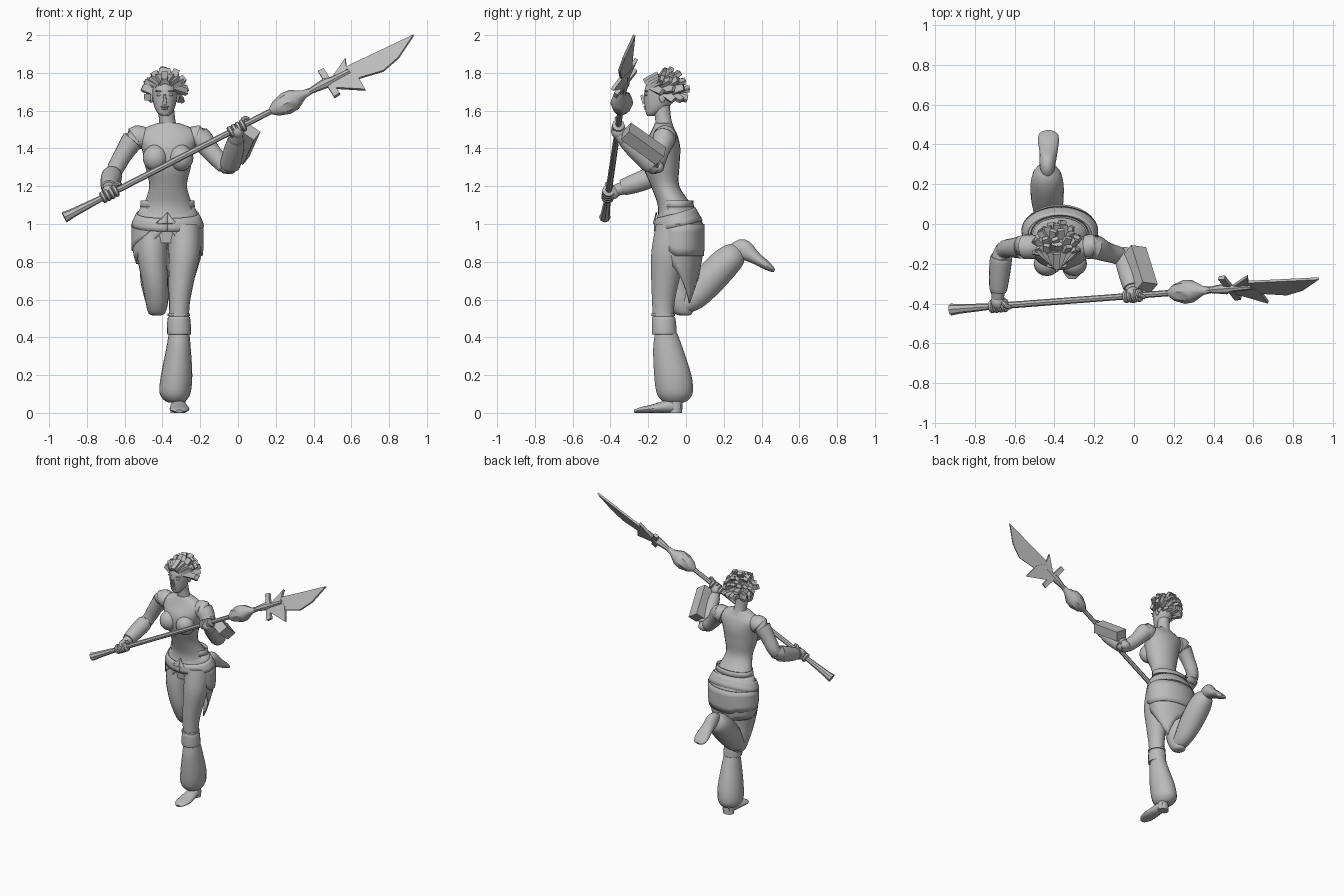
import bpy, bmesh, math, random
from mathutils import Vector, Matrix

random.seed(4)
cube = bpy.data.objects.get("Cube")
if cube:
    bpy.data.objects.remove(cube)

grey = bpy.data.materials.new("plain_grey")
grey.use_nodes = True
tone = (0.5, 0.5, 0.5, 1)
grey.diffuse_color = tone
grey.node_tree.nodes["Principled BSDF"].inputs["Base Color"].default_value = tone
X, Y, Z = Vector((1, 0, 0)), Vector((0, 1, 0)), Vector((0, 0, 1))


def finish(name, bm, smooth=True):
    bmesh.ops.recalc_face_normals(bm, faces=bm.faces)
    mesh = bpy.data.meshes.new(name)
    bm.to_mesh(mesh)
    bm.free()
    mesh.materials.append(grey)
    obj = bpy.data.objects.new(name, mesh)
    bpy.context.collection.objects.link(obj)
    if smooth:
        bpy.ops.object.select_all(action='DESELECT')
        obj.select_set(True)
        bpy.context.view_layer.objects.active = obj
        bpy.ops.object.shade_smooth_by_angle(angle=math.radians(40))
    return obj


def refine(rings, steps):
    """Catmull-Rom interpolation through rows of numbers."""
    out = []
    for i in range(len(rings) - 1):
        a, b, c, d = (rings[min(max(k, 0), len(rings) - 1)] for k in range(i - 1, i + 3))
        for s in range(steps):
            t = s / steps
            out.append([q + t / 2 * (r - p + t * (2 * p - 5 * q + 4 * r - e + t * (3 * (q - r) + e - p)))
                        for p, q, r, e in zip(a, b, c, d)])
    return out + [list(rings[-1])]


def loft(name, rings, sides=18, steps=4, flat=False, smooth=True):
    """Rings are (x, y, z, half width, half depth); flat keeps them level."""
    rows = refine(rings, steps)
    bm, loops = bmesh.new(), []
    for i, row in enumerate(rows):
        centre = Vector(row[:3])
        t = (Vector(rows[min(i + 1, len(rows) - 1)][:3]) - Vector(rows[max(i - 1, 0)][:3])).normalized()
        t = Z if flat else t
        ref = X if abs(t.x) < 0.8 else Y
        side = (ref - t * ref.dot(t)).normalized()
        other = t.cross(side)
        angles = [math.tau * k / sides for k in range(sides)]
        loops.append([bm.verts.new(centre + side * row[3] * math.cos(a) + other * row[4] * math.sin(a))
                      for a in angles])
    for lo, hi in zip(loops, loops[1:]):
        for k in range(sides):
            n = (k + 1) % sides
            bm.faces.new((lo[k], lo[n], hi[n], hi[k]))
    bm.faces.new(loops[0])
    bm.faces.new(loops[-1])
    return finish(name, bm, smooth)


def tube(name, points, **options):
    return loft(name, [(*p[:3], p[3], p[3]) for p in points], **options)


def ball(name, centre, size, turn=Matrix()):
    bm = bmesh.new()
    bmesh.ops.create_uvsphere(bm, u_segments=16, v_segments=10, radius=1,
                              matrix=Matrix.Translation(centre) @ turn @ Matrix.Diagonal((*size, 1)))
    return finish(name, bm)


def frame(along, up):
    """Rotation with local y along a direction and local z near up."""
    y = Vector(along).normalized()
    x = y.cross(Vector(up)).normalized()
    return Matrix((x, y, x.cross(y))).transposed().to_4x4()


def block(name, centre, size, turn, taper=1):
    bm = bmesh.new()
    bmesh.ops.create_cube(bm, size=1)
    for v in bm.verts:
        if v.co.y > 0:
            v.co.x *= taper
            v.co.z *= taper
    bm.transform(Matrix.Translation(centre) @ turn @ Matrix.Diagonal((*size, 1)))
    return finish(name, bm, False)


# Torso, bust and neck
loft("torso", [(-.375, -.04, .9, .15, .1), (-.375, -.04, 1.02, .165, .11), (-.37, -.06, 1.1, .13, .09),
               (-.37, -.11, 1.2, .1, .075), (-.37, -.13, 1.3, .12, .095), (-.37, -.13, 1.4, .14, .1),
               (-.37, -.12, 1.47, .165, .075), (-.37, -.12, 1.51, .12, .055),
               (-.37, -.12, 1.535, .055, .045)], sides=24, flat=True)
tube("neck", [(-.37, -.11, 1.48, .055), (-.375, -.12, 1.55, .043), (-.385, -.13, 1.63, .045)])
for s in (-1, 1):
    ball("breast", (-.37 + s * .068, -.2, 1.35), (.066, .062, .07))

# Head with face features
loft("head", [(-.388, -.185, 1.572, .018, .02), (-.388, -.172, 1.59, .04, .042), (-.388, -.15, 1.63, .058, .07),
              (-.388, -.135, 1.69, .068, .088), (-.388, -.125, 1.74, .066, .085),
              (-.388, -.115, 1.78, .042, .055), (-.388, -.115, 1.79, .01, .01)], flat=True)
block("nose", (-.388, -.226, 1.66), (.024, .05, .028), frame((0, -.4, 1), -Y), .5)
ball("upper_lip", (-.388, -.212, 1.621), (.022, .013, .006))
ball("lower_lip", (-.388, -.209, 1.61), (.019, .013, .007))
for s in (-1, 1):
    ball("eye", (-.388 + s * .028, -.208, 1.683), (.015, .01, .007))
    ball("brow", (-.388 + s * .03, -.209, 1.703), (.021, .011, .005))
    ball("ear", (-.388 + s * .068, -.125, 1.67), (.01, .018, .028))

# Chunky hair locks swept backwards
skull = Vector((-.388, -.115, 1.705))
for row, (tilt, count) in enumerate(((.15, 3), (.6, 6), (1.05, 9), (1.5, 8), (1.95, 6))):
    for k in range(count):
        spread = math.pi * (1.25 if row < 4 else .8)
        a = math.pi / 2 + spread * (k / (count - 1) - .5)
        out = Vector((math.sin(tilt) * math.cos(a), math.sin(tilt) * math.sin(a), math.cos(tilt)))
        place = skull + Vector((out.x * .085, out.y * .09, out.z * .085))
        sweep = out * .7 + Y * .6 + Vector([random.uniform(-.25, .25) for _ in range(3)])
        block("hair_lock", place, (.045, random.uniform(.07, .1), .028), frame(sweep, out + Z * .3), .75)
for k in range(7):
    side = (k - 3) / 3
    start = skull + Vector((side * .065, -.07 + abs(side) * .03, .07 - abs(side) * .035))
    block("hairline_lock", start, (.03, .085, .025), frame((side * .7, .7, .35), Z), 1.2)

# Standing leg
loft("left_thigh", [(-.29, -.06, 1.0, .09, .1), (-.285, -.09, .85, .085, .095), (-.3, -.11, .7, .068, .075),
                    (-.31, -.12, .58, .055, .06), (-.312, -.12, .48, .052, .056)], flat=True)
loft("left_knee_cuff", [(-.312, -.115, .415, .058, .062), (-.312, -.115, .425, .064, .067),
                        (-.313, -.118, .5, .06, .063), (-.313, -.118, .51, .05, .055)], flat=True)
loft("left_knee_band", [(-.313, -.12, .512, .06, .064), (-.313, -.12, .527, .06, .064)], flat=True, steps=1)
loft("left_baggy_shin", [(-.312, -.105, .42, .055, .06), (-.315, -.095, .34, .065, .08),
                         (-.325, -.07, .2, .083, .1), (-.333, -.06, .11, .083, .098),
                         (-.332, -.06, .07, .062, .075), (-.328, -.06, .055, .04, .05)], flat=True)
loft("left_foot", [(-.318, -.055, 0, .04, .035), (-.315, -.055, .06, .036, .036), (-.32, -.06, .1, .03, .033)],
     flat=True, steps=2)
loft("left_toes", [(-.315, -.03, .028, .03, .028), (-.315, -.09, .034, .042, .034), (-.31, -.18, .022, .052, .022),
                   (-.31, -.24, .015, .046, .015), (-.31, -.275, .008, .02, .008)])

# Raised leg, folded back
loft("right_thigh", [(-.45, -.04, 1.0, .09, .1), (-.455, -.06, .85, .082, .1), (-.44, -.06, .7, .07, .085),
                     (-.43, -.035, .59, .06, .07), (-.43, -.015, .53, .045, .05), (-.43, -.01, .515, .02, .025)],
     flat=True)
loft("right_baggy_shin", [(-.43, -.03, .56, .05, .045), (-.43, .04, .61, .065, .07), (-.435, .11, .69, .08, .085),
                          (-.437, .2, .785, .083, .083), (-.437, .255, .835, .068, .07),
                          (-.435, .285, .86, .035, .045)])
loft("right_foot", [(-.435, .25, .85, .03, .04), (-.435, .3, .865, .04, .055), (-.43, .36, .825, .045, .035),
                    (-.43, .42, .785, .053, .025), (-.43, .455, .76, .045, .015), (-.43, .468, .752, .02, .008)])

# Wrapped skirt: (angle in degrees, hem height)
hem = ((-90, .99), (-60, .86), (-10, .76), (45, .58), (75, .7), (120, .78), (180, .79), (230, .86), (270, .99))


def hem_height(angle):
    for (a, low), (b, high) in zip(hem, hem[1:]):
        if angle <= b:
            return low + (high - low) * (angle - a) / (b - a)


def skirt_shape(angle, z, grow=0):
    swell = min(1, max(0, (1.1 - z) / .1))
    shrink = max(0, .85 - z) * .6
    return Vector((-.373 + (.138 + .047 * swell - shrink * .5 + grow) * math.cos(angle),
                   -.05 + .015 * swell + (.085 + .042 * swell - shrink * .3 + grow) * math.sin(angle), z))


def wrap(name, top, bottom, grow=0, turns=48, rows=8):
    bm, grid = bmesh.new(), []
    for i in range(turns + 1):
        deg = -90 + 360 * i / turns
        hi, lo = top(deg), bottom(deg)
        grid.append([bm.verts.new(skirt_shape(math.radians(deg), hi + (lo - hi) * j / rows, grow))
                     for j in range(rows + 1)])
    for a, b in zip(grid, grid[1:]):
        for j in range(rows):
            bm.faces.new((a[j], b[j], b[j + 1], a[j + 1]))
    obj = finish(name, bm)
    obj.modifiers.new("thickness", 'SOLIDIFY').thickness = .008


wrap("skirt", lambda d: 1.09, hem_height)
wrap("hip_sash", lambda d: 1.06 + .03 * math.sin(math.radians(d)),
     lambda d: .99 + .03 * math.sin(math.radians(d)), .008, rows=3)
wrap("skirt_overlay", lambda d: 1.0, lambda d: max(hem_height(d) + .07, .83), .006, rows=4)
wrap("waist_belt", lambda d: 1.125, lambda d: 1.09, .004, rows=2)

# Arms and bracers
tube("right_upper_arm", [(-.5, -.115, 1.455, .06), (-.545, -.115, 1.455, .062), (-.6, -.12, 1.38, .05),
                         (-.645, -.125, 1.3, .045), (-.665, -.15, 1.255, .04)])
tube("right_forearm", [(-.655, -.12, 1.275, .04), (-.67, -.18, 1.25, .048), (-.68, -.28, 1.21, .04),
                       (-.685, -.38, 1.175, .03)])
tube("right_bracer", [(-.667, -.165, 1.256, .045), (-.668, -.17, 1.254, .055), (-.676, -.25, 1.222, .053),
                      (-.682, -.33, 1.195, .044), (-.683, -.335, 1.193, .034)])
tube("left_upper_arm", [(-.24, -.115, 1.455, .06), (-.2, -.115, 1.455, .062), (-.14, -.14, 1.38, .05),
                        (-.075, -.16, 1.315, .045), (-.04, -.18, 1.305, .04)])
tube("left_forearm", [(-.05, -.155, 1.295, .04), (-.035, -.2, 1.335, .05), (-.015, -.29, 1.415, .042),
                      (-.005, -.36, 1.48, .03)])
tube("left_bracer", [(-.042, -.175, 1.31, .045), (-.04, -.185, 1.32, .055), (-.02, -.27, 1.4, .052),
                     (-.01, -.325, 1.45, .042)])
block("forearm_block", (.035, -.225, 1.425), (.09, .235, .07), frame((.06, -.19, .135), (.45, .4, .6)))
ball("elbow_guard", (-.045, -.15, 1.3), (.04, .035, .03))

# Spear shaft as (distance, radius), then its head
butt, tip = Vector((-.92, -.43, 1.035)), Vector((.93, -.29, 1.985))
axis = (tip - butt).normalized()


def along(pairs):
    return [(*(butt + axis * d), r) for d, r in pairs]


tube("spear_shaft", along([(0, .03), (.05, .024), (.2, .017), (1.62, .015)]), sides=8, steps=1)
tube("spear_bulb", along([(1.23, .016), (1.26, .04), (1.32, .06), (1.37, .056), (1.43, .022), (1.47, .017)]),
     sides=8, steps=1)
tube("spear_socket", along([(1.46, .015), (1.56, .028), (1.6, .018), (1.7, .015)]), sides=8, steps=1)


def plate(name, outline, thick):
    """Flat shape given in x and z, laid on the tilted blade plane."""
    bm = bmesh.new()
    bm.faces.new([bm.verts.new((x, -.32 - .25 * (x - .485) + .63 * (z - 1.75), z)) for x, z in outline])
    obj = finish(name, bm, False)
    mod = obj.modifiers.new("thickness", 'SOLIDIFY')
    mod.thickness, mod.offset = thick, 0


plate("spear_blade", [(.48, 1.74), (.55, 1.82), (.72, 1.9), (.93, 2.0), (.85, 1.88), (.77, 1.81), (.62, 1.765),
                      (.5, 1.72)], .014)
plate("spear_barbs", [(.49, 1.76), (.57, 1.875), (.575, 1.81), (.63, 1.79), (.675, 1.71), (.51, 1.72)], .018)
plate("spear_crossbar", [(.425, 1.805), (.455, 1.82), (.54, 1.69), (.51, 1.67)], .022)

# Hands gripping the shaft
for name, distance, wrist in (("right", .27, (-.683, -.37, 1.18)), ("left", 1.03, (-.005, -.35, 1.475))):
    grip = butt + axis * distance
    back = (Vector(wrist) - grip) * .5
    ball(name + "_palm", grip + back, (.042, .036, .04), frame(axis, Z))
    for k in range(4):
        tube(name + "_finger", along([(distance + (k - 2) * .024 + o, r) for o, r in
                                      ((0, .026), (.006, .034), (.018, .034), (.024, .026))]), sides=10, steps=1)
    tube(name + "_thumb", [(*(grip + back + axis * .02), .014), (*(grip + axis * .04 + Z * .035), .013),
                           (*(grip + axis * .07 + Z * .02 - Y * .015), .009)], sides=8)
